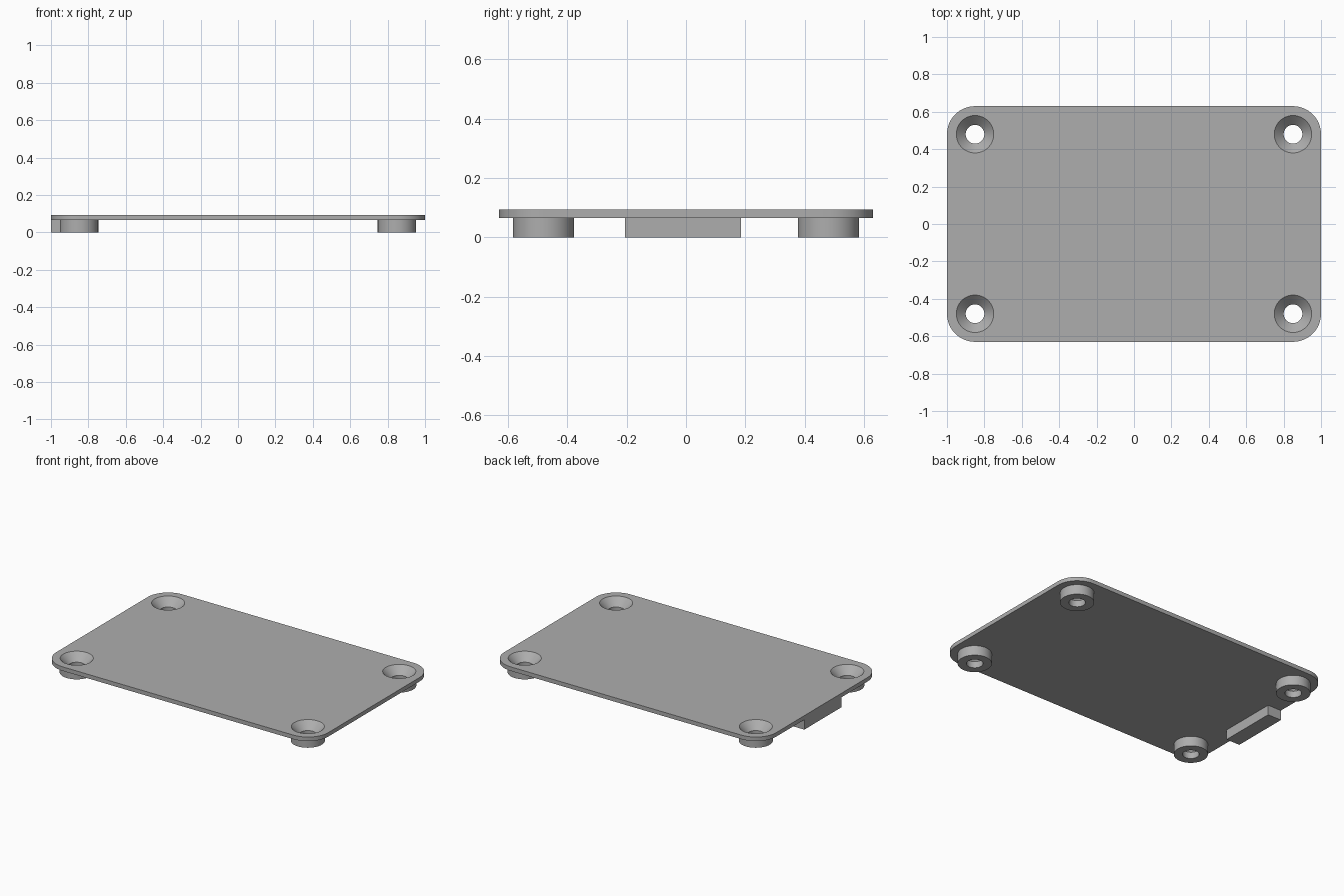
import bpy, bmesh, math

cube = bpy.data.objects.get("Cube")
if cube:
    bpy.data.objects.remove(cube, do_unlink=True)

TOP, UNDER = 0.093, 0.066           # plate faces
HALF_X, HALF_Y, CORNER = 1.0, 0.63, 0.15
HOLE_X, HOLE_Y = 0.85, 0.48
RIM, BORE, BOSS = 0.1, 0.05, 0.103  # countersink, screw hole and standoff radii
SEG = 64

grey = bpy.data.materials.new("plain grey")
grey.use_nodes = True
color = (0.42, 0.42, 0.42, 1)
grey.diffuse_color = color
grey.node_tree.nodes["Principled BSDF"].inputs["Base Color"].default_value = color


def make_object(name, bm):
    bmesh.ops.recalc_face_normals(bm, faces=bm.faces[:])
    mesh = bpy.data.meshes.new(name)
    bm.to_mesh(mesh)
    bm.free()
    mesh.materials.append(grey)
    obj = bpy.data.objects.new(name, mesh)
    bpy.context.collection.objects.link(obj)
    return obj


def activate(obj):
    bpy.ops.object.select_all(action='DESELECT')
    obj.select_set(True)
    bpy.context.view_layer.objects.active = obj


def smooth(obj):
    activate(obj)
    bpy.ops.object.shade_smooth_by_angle(angle=math.radians(30))


def lathe(bm, profile, cx, cy):
    """Revolve a closed (radius, height) profile around a vertical axis."""
    rings = []
    for i in range(SEG):
        a = 2 * math.pi * i / SEG
        rings.append([bm.verts.new((cx + r * math.cos(a), cy + r * math.sin(a), z))
                      for r, z in profile])
    n = len(profile)
    for i in range(SEG):
        a, b = rings[i], rings[(i + 1) % SEG]
        for j in range(n):
            k = (j + 1) % n
            bm.faces.new((a[j], b[j], b[k], a[k]))


corners = [(sx, sy) for sx in (1, -1) for sy in (1, -1)]

# Rounded cover plate
bm = bmesh.new()
outline = []
for quarter, (sx, sy) in enumerate([(1, 1), (-1, 1), (-1, -1), (1, -1)]):
    for i in range(17):
        a = math.pi / 2 * (quarter + i / 16)
        outline.append(bm.verts.new((sx * (HALF_X - CORNER) + CORNER * math.cos(a),
                                     sy * (HALF_Y - CORNER) + CORNER * math.sin(a), UNDER)))
base = bm.faces.new(outline)
side = bmesh.ops.extrude_face_region(bm, geom=[base])["geom"]
bmesh.ops.translate(bm, vec=(0, 0, TOP - UNDER),
                    verts=[v for v in side if isinstance(v, bmesh.types.BMVert)])
plate = make_object("cover_plate", bm)

# Conical cutters for the countersinks, extended past both plate faces
bm = bmesh.new()
over = 0.01
for sx, sy in corners:
    before = set(bm.verts)
    bmesh.ops.create_cone(bm, cap_ends=True, segments=SEG,
                          radius1=RIM - (TOP - UNDER) - over, radius2=RIM + over,
                          depth=TOP - UNDER + 2 * over)
    bmesh.ops.translate(bm, vec=(sx * HOLE_X, sy * HOLE_Y, (TOP + UNDER) / 2),
                        verts=[v for v in bm.verts if v not in before])
cutter = make_object("countersink_cutter", bm)
cutter.hide_render = True
mod = plate.modifiers.new("countersinks", 'BOOLEAN')
mod.operation = 'DIFFERENCE'
mod.solver = 'EXACT'
mod.object = cutter
activate(plate)
bpy.ops.object.modifier_apply(modifier=mod.name)
bpy.data.objects.remove(cutter, do_unlink=True)
smooth(plate)

# Standoffs, carrying the cone down to the straight screw hole
profile = [(RIM - (TOP - UNDER), UNDER), (BOSS, UNDER), (BOSS, 0),
           (BORE, 0), (BORE, TOP - (RIM - BORE))]
for sx, sy in corners:
    bm = bmesh.new()
    lathe(bm, profile, sx * HOLE_X, sy * HOLE_Y)
    name = ("back" if sy > 0 else "front") + ("_left" if sx > 0 else "_right")
    smooth(make_object(name + "_standoff", bm))

# Locating tab under the right edge
bm = bmesh.new()
bmesh.ops.create_cube(bm, size=1)
bmesh.ops.scale(bm, vec=(0.1, 0.39, UNDER), verts=bm.verts[:])
bmesh.ops.translate(bm, vec=(-HALF_X + 0.05, -0.01, UNDER / 2), verts=bm.verts[:])
make_object("edge_tab", bm)
